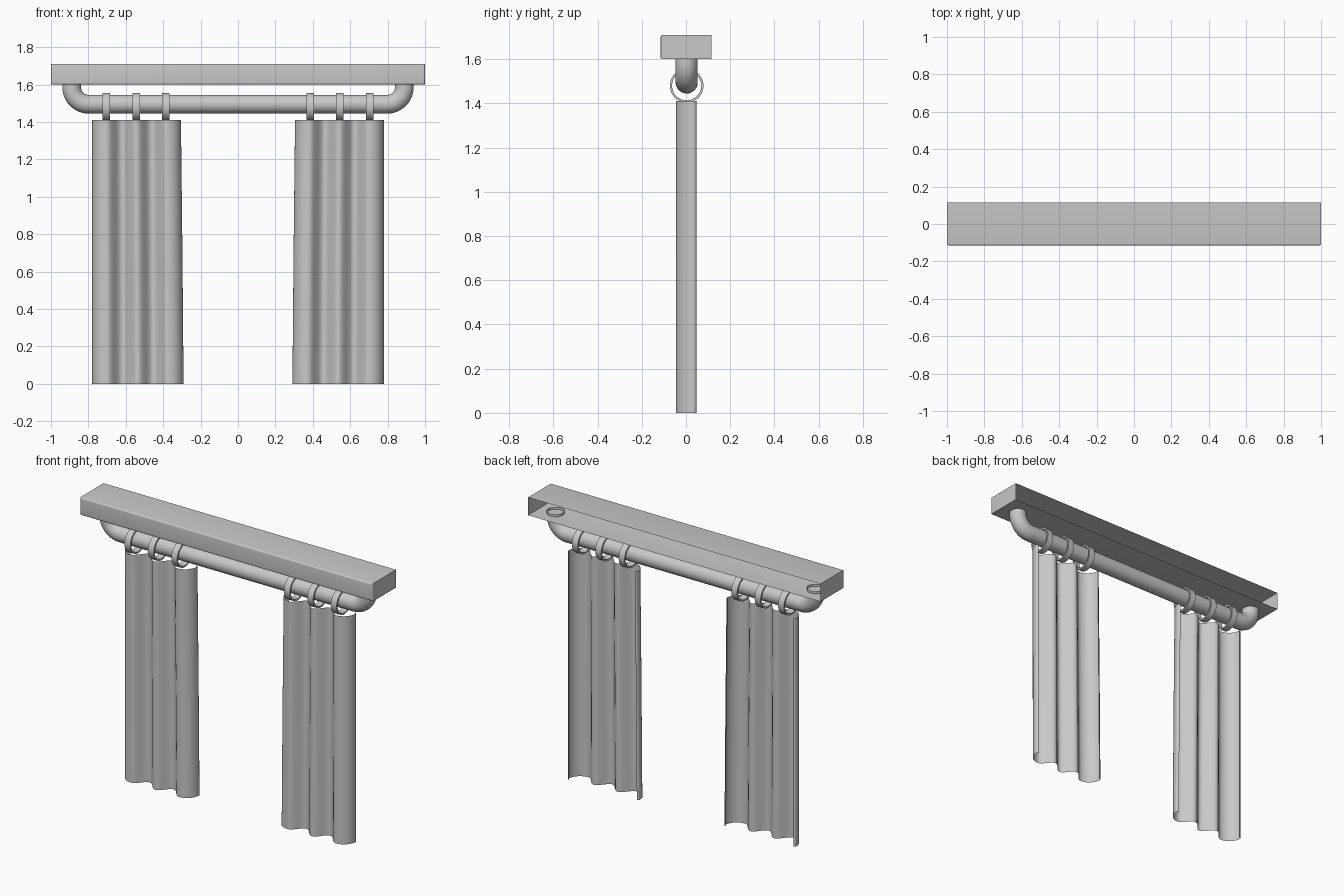
import bpy, bmesh, math
from mathutils import Vector

if "Cube" in bpy.data.objects:
    bpy.data.objects.remove(bpy.data.objects["Cube"])

grey = bpy.data.materials.new("plain grey")
grey.use_nodes = True
COLOR = (0.58, 0.58, 0.58, 1)
grey.diffuse_color = COLOR
grey.node_tree.nodes["Principled BSDF"].inputs["Base Color"].default_value = COLOR


def finish(name, bm, angle=40):
    mesh = bpy.data.meshes.new(name)
    bm.to_mesh(mesh)
    bm.free()
    mesh.materials.append(grey)
    obj = bpy.data.objects.new(name, mesh)
    bpy.context.collection.objects.link(obj)
    bpy.ops.object.select_all(action="DESELECT")
    obj.select_set(True)
    bpy.context.view_layer.objects.active = obj
    bpy.ops.object.shade_smooth_by_angle(angle=math.radians(angle))


def skin(bm, loops, closed):
    """Bridge successive point loops with quads."""
    rows = [[bm.verts.new(p) for p in loop] for loop in loops]
    for a, b in zip(rows, rows[1:]):
        n = len(a)
        for i in range(n if closed else n - 1):
            j = (i + 1) % n
            bm.faces.new((a[i], a[j], b[j], b[i]))


# Pelmet: thin box, open at the back, with softened front edges
bm = bmesh.new()
bmesh.ops.create_cube(bm, size=1)
for v in bm.verts:
    v.co = Vector((v.co.x * 2, v.co.y * 0.23, 1.655 + v.co.z * 0.11))
back = [f for f in bm.faces if f.normal.y > 0.9]
bmesh.ops.delete(bm, geom=back, context="FACES_ONLY")
front_edges = [e for e in bm.edges if all(v.co.y < 0 for v in e.verts)]
bmesh.ops.bevel(bm, geom=front_edges, offset=0.01, segments=4, profile=0.5, affect="EDGES")
finish("pelmet", bm)

# Rod: hollow bar with both open ends bent up through the pelmet floor
R, BEND, ROD_Z, END_X, ROD_Y = 0.05, 0.09, 1.495, 0.889, 0.003
half = [(Vector((END_X, ROD_Y, 1.615)), 0.0)]
for i in range(13):
    a = math.pi / 2 * i / 12
    half.append((Vector((END_X - BEND + BEND * math.cos(a), ROD_Y,
                         ROD_Z + BEND - BEND * math.sin(a))), a))
path = half + [(Vector((-p.x, p.y, p.z)), math.pi - a) for p, a in reversed(half)]
loops = []
for p, a in path:
    side = Vector((math.cos(a), 0, -math.sin(a)))
    loops.append([p + R * (math.cos(t) * side + math.sin(t) * Vector((0, 1, 0)))
                  for t in (math.tau * k / 32 for k in range(32))])
bm = bmesh.new()
skin(bm, loops, True)
bmesh.ops.recalc_face_normals(bm, faces=bm.faces[:])
finish("rod", bm)


# Rings: flat bands hung over the rod
def ring(name, x):
    section = [(-0.02, 0.066), (0.02, 0.066), (0.02, 0.076), (-0.02, 0.076)]
    bm = bmesh.new()
    loops = []
    for k in range(41):
        t = math.tau * k / 40
        loops.append([(x + dx, ROD_Y + r * math.cos(t), 1.48 + r * math.sin(t))
                      for dx, r in section])
    skin(bm, loops, True)
    bmesh.ops.remove_doubles(bm, verts=bm.verts[:], dist=0.0001)
    bmesh.ops.recalc_face_normals(bm, faces=bm.faces[:])
    finish(name, bm)


# Curtain: wavy sheet with three front folds, side edges rolled to the back
def curtain(name, sign):
    outer, inner, folds, steps = 0.78, 0.305, 3, 60
    crest, trough, edge = -0.045, 0.02, 0.036
    first, last = 0.5 / folds, 1 - 0.5 / folds
    profile = []
    for i in range(steps + 1):
        u = 0.5 - 0.5 * math.cos(math.pi * i / steps)
        if first < u < last:
            wave = 0.5 + 0.5 * math.cos(math.tau * folds * u)
            y = crest + (trough - crest) * wave
        else:
            away = (first - u if u <= first else u - last) / first
            y = edge - (edge - crest) * math.sqrt(max(0, 1 - away * away))
        profile.append((u, y))
    profile = [(0.025, 0.047), (0.006, 0.044)] + profile + [(0.994, 0.044), (0.975, 0.047)]
    bm = bmesh.new()
    loops = []
    for z, spread in ((0, 0.014), (0.7, 0.008), (1.41, 0)):
        width = outer - inner + spread
        loops.append([(sign * (outer - u * width), y, z) for u, y in profile])
    skin(bm, loops, False)
    if sign > 0:
        bmesh.ops.reverse_faces(bm, faces=bm.faces[:])
    finish(name, bm, 60)


for side, sign in (("left", 1), ("right", -1)):
    curtain(side + "_curtain", sign)
    for n, x in enumerate((0.385, 0.545, 0.705), 1):
        ring(f"{side}_ring_{n}", sign * x)
